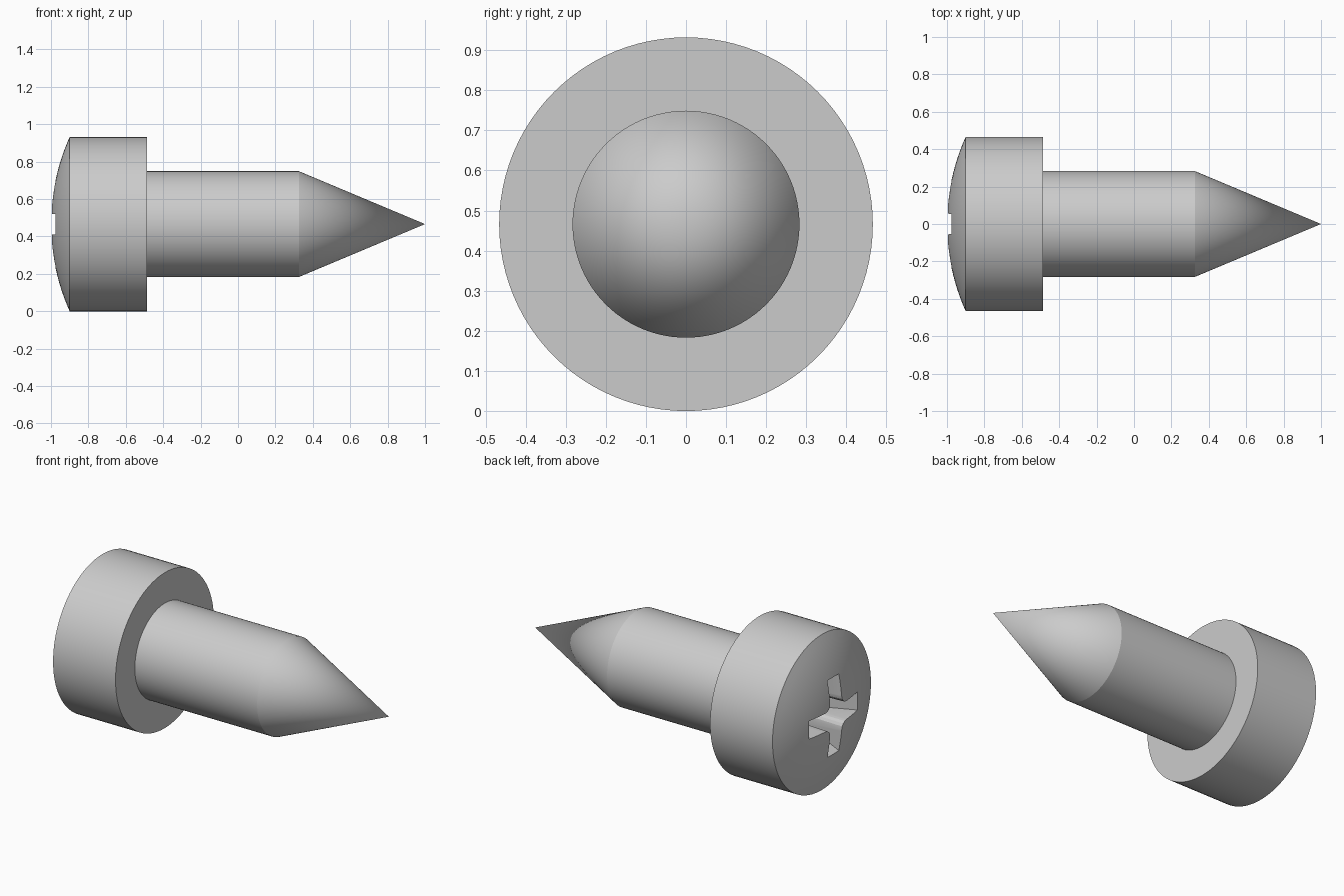
import bpy, bmesh, math
from mathutils import Matrix, Vector

if "Cube" in bpy.data.objects:
    bpy.data.objects.remove(bpy.data.objects["Cube"])

R, SEGMENTS = 0.466, 96
AXIS = Vector((0, 0, R))

steel = bpy.data.materials.new("grey steel")
steel.use_nodes = True
steel.diffuse_color = (0.6, 0.6, 0.6, 1)
steel.node_tree.nodes["Principled BSDF"].inputs["Base Color"].default_value = (0.6, 0.6, 0.6, 1)


def finish(name, bm):
    bmesh.ops.recalc_face_normals(bm, faces=bm.faces)
    mesh = bpy.data.meshes.new(name)
    bm.to_mesh(mesh)
    bm.free()
    mesh.materials.append(steel)
    obj = bpy.data.objects.new(name, mesh)
    bpy.context.collection.objects.link(obj)
    return obj


def smooth(obj):
    bpy.ops.object.select_all(action="DESELECT")
    obj.select_set(True)
    bpy.context.view_layer.objects.active = obj
    bpy.ops.object.shade_smooth_by_angle(angle=math.radians(22))


def lathe(name, profile):
    """Revolve (x, radius) points around the screw's long axis."""
    bm = bmesh.new()
    verts = [bm.verts.new((x, 0, R + r)) for x, r in profile]
    edges = [bm.edges.new(pair) for pair in zip(verts, verts[1:])]
    bmesh.ops.spin(bm, geom=verts + edges, cent=AXIS, axis=(1, 0, 0),
                   angle=math.tau, steps=SEGMENTS)
    bmesh.ops.remove_doubles(bm, verts=bm.verts, dist=0.0001)
    return finish(name, bm)


# Domed head, shank and point as one turned body
RIM, SAG = -0.9, 0.1
sphere = (R * R + SAG * SAG) / (2 * SAG)
dome = []
for i in range(13):
    r = R * i / 12
    dome.append((-1 + sphere - math.sqrt(sphere ** 2 - r * r), r))
screw = lathe("screw_body", dome + [(-0.486, R), (-0.486, 0.283), (0.325, 0.283), (1, 0)])


# Cross-shaped driver recess with sloping arm ends and rounded inner corners
def cross_ring(bm, x, reach, half, fillet):
    ring = []
    for quarter in range(4):
        turn = Matrix.Rotation(quarter * math.pi / 2, 3, "X")
        points = [(reach, -half), (reach, half)]
        for k in range(5):
            a = math.pi / 8 * k
            points.append((half + fillet * (1 - math.sin(a)),
                           half + fillet * (1 - math.cos(a))))
        ring += [bm.verts.new(turn @ Vector((x, y, z)) + AXIS) for y, z in points]
    return ring


bm = bmesh.new()
outer = cross_ring(bm, -1.05, 0.265, 0.056, 0.045)
inner = cross_ring(bm, -0.75, 0.125, 0.05, 0.04)
bm.faces.new(outer)
bm.faces.new(inner)
for i in range(len(outer)):
    j = (i + 1) % len(outer)
    bm.faces.new((outer[i], outer[j], inner[j], inner[i]))
cutter = finish("recess_cutter", bm)
cutter.hide_render = True
cutter.hide_viewport = True

cut = screw.modifiers.new("driver recess", "BOOLEAN")
cut.operation = "DIFFERENCE"
cut.solver = "EXACT"
cut.object = cutter
bpy.context.view_layer.objects.active = screw
screw.select_set(True)
bpy.ops.object.modifier_apply(modifier=cut.name)
bpy.data.objects.remove(cutter)
smooth(screw)
